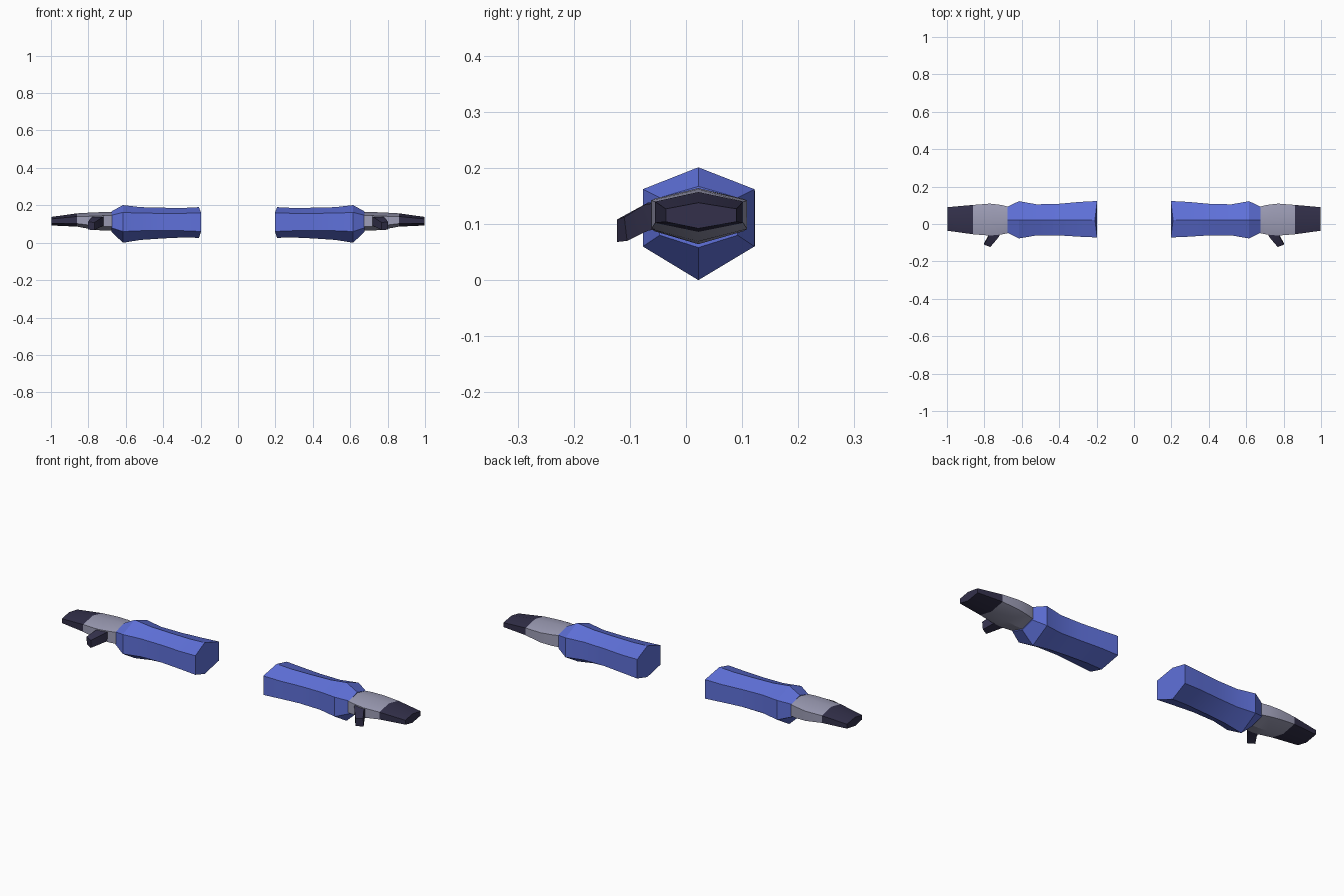
import bpy, bmesh, math

if "Cube" in bpy.data.objects:
    bpy.data.objects.remove(bpy.data.objects["Cube"])


def material(name, rgb):
    m = bpy.data.materials.new(name)
    m.diffuse_color = (*rgb, 1)
    m.use_nodes = True
    m.node_tree.nodes["Principled BSDF"].inputs["Base Color"].default_value = m.diffuse_color
    return m


BLUE = material("sleeve blue", (0.115, 0.165, 0.70))
GREY = material("glove grey", (0.34, 0.34, 0.47))
DARK = material("finger dark", (0.033, 0.030, 0.070))
YC = 0.022


def hexagon(x, y0, y1, top, su, sl, bot, ridge=0.0):
    """Six-sided section standing on a point; ridge shifts top and bottom points in x."""
    return [(x + ridge, YC, top), (x, y1, su), (x, y1, sl),
            (x + ridge, YC, bot), (x, y0, sl), (x, y0, su)]


def loft(name, rings, mat, side, angle):
    """Skin a row of rings, cap both ends, and mirror for the left side."""
    bm = bmesh.new()
    rows = [[bm.verts.new((side * x, y, z)) for x, y, z in r] for r in rings]
    n = len(rows[0])
    for a, b in zip(rows, rows[1:]):
        for i in range(n):
            j = (i + 1) % n
            bm.faces.new((a[i], a[j], b[j], b[i]))
    bm.faces.new(rows[0])
    bm.faces.new(rows[-1])
    bmesh.ops.recalc_face_normals(bm, faces=bm.faces[:])
    me = bpy.data.meshes.new(name)
    bm.to_mesh(me)
    bm.free()
    me.materials.append(mat)
    ob = bpy.data.objects.new(name, me)
    bpy.context.collection.objects.link(ob)
    bpy.ops.object.select_all(action='DESELECT')
    ob.select_set(True)
    bpy.context.view_layer.objects.active = ob
    bpy.ops.object.shade_smooth_by_angle(angle=math.radians(angle))


for side, tag in ((1, "right"), (-1, "left")):
    # Sleeve: flared at the elbow end, narrow middle, wide cuff, tapered to the wrist
    loft(tag + "_sleeve", [
        hexagon(0.197, -0.072, 0.123, 0.19, 0.16, 0.06, 0.026, 0.012),
        hexagon(0.29, -0.068, 0.118, 0.186, 0.157, 0.064, 0.028),
        hexagon(0.40, -0.061, 0.108, 0.187, 0.157, 0.066, 0.023),
        hexagon(0.52, -0.061, 0.105, 0.190, 0.158, 0.064, 0.015),
        hexagon(0.615, -0.077, 0.122, 0.201, 0.162, 0.06, 0.0),
        hexagon(0.677, -0.047, 0.092, 0.167, 0.147, 0.08, 0.058),
    ], BLUE, side, 25)

    # Hand: palm that bulges past the wrist
    finger_base = hexagon(0.86, -0.055, 0.102, 0.157, 0.140, 0.102, 0.086)
    loft(tag + "_hand", [
        hexagon(0.66, -0.046, 0.090, 0.163, 0.147, 0.085, 0.064),
        hexagon(0.71, -0.056, 0.102, 0.164, 0.145, 0.087, 0.064),
        hexagon(0.77, -0.062, 0.109, 0.162, 0.142, 0.091, 0.069),
        finger_base,
    ], GREY, side, 30)

    # Fingers: one tapered mitten block
    loft(tag + "_fingers", [
        finger_base,
        hexagon(0.997, -0.036, 0.090, 0.138, 0.127, 0.104, 0.092),
    ], DARK, side, 25)

    # Thumb: bent block angled forward and down
    loft(tag + "_thumb", [
        [(0.715, -0.045, 0.140), (0.775, -0.045, 0.140),
         (0.775, -0.045, 0.092), (0.715, -0.045, 0.092)],
        [(0.722, -0.068, 0.138), (0.782, -0.075, 0.134),
         (0.782, -0.068, 0.088), (0.722, -0.063, 0.090)],
        [(0.768, -0.123, 0.108), (0.803, -0.110, 0.112),
         (0.803, -0.105, 0.070), (0.768, -0.123, 0.068)],
    ], DARK, side, 25)
